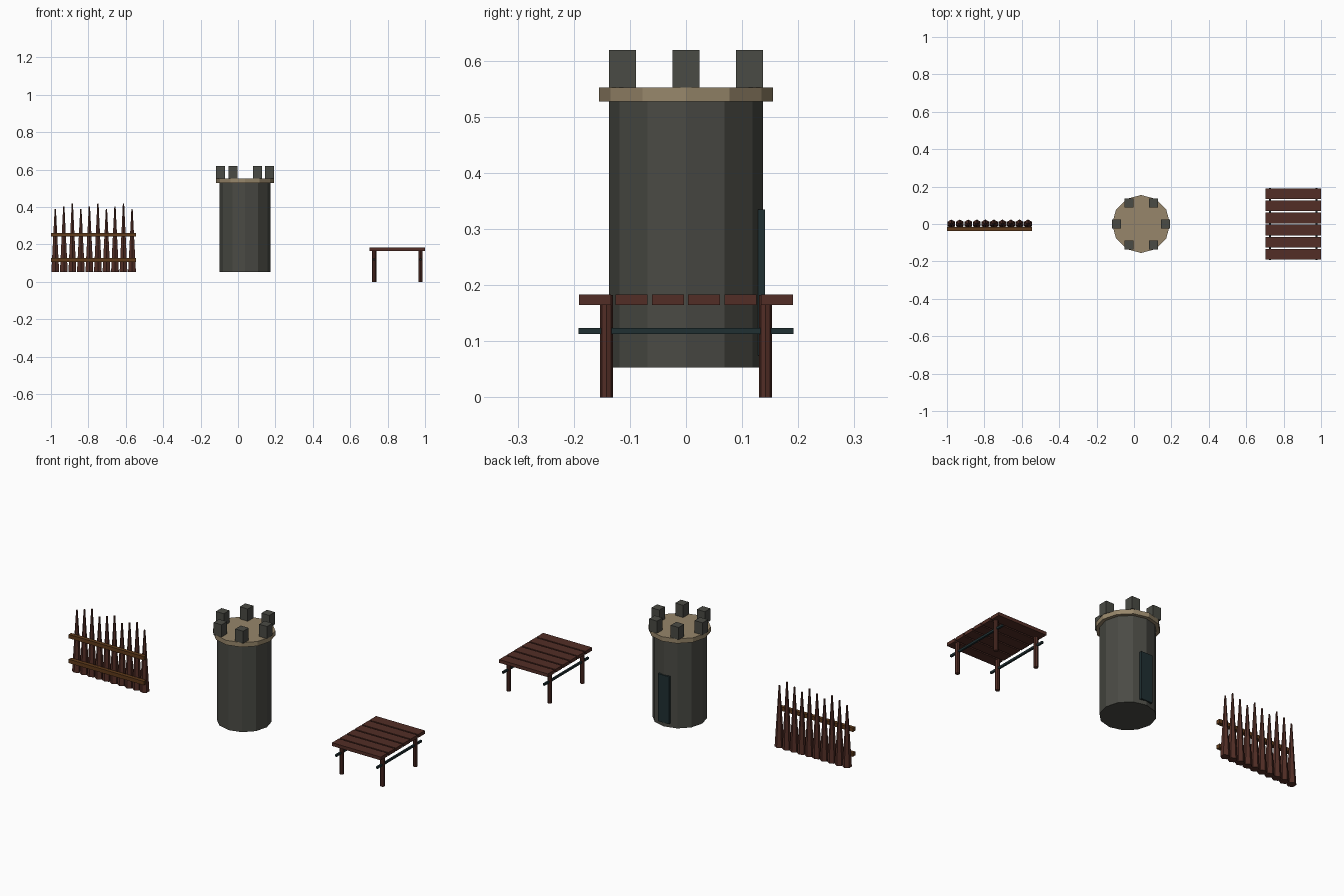
import bpy
import math

if "Cube" in bpy.data.objects:
    bpy.data.objects.remove(bpy.data.objects["Cube"])


def material(name, rgb):
    m = bpy.data.materials.new(name)
    m.diffuse_color = (*rgb, 1.0)
    m.use_nodes = True
    m.node_tree.nodes["Principled BSDF"].inputs["Base Color"].default_value = m.diffuse_color
    return m


STONE = material("grey_stone", (0.068, 0.069, 0.058))
TAN = material("tan_stone", (0.31, 0.24, 0.145))
WOOD = material("dark_red_wood", (0.084, 0.027, 0.019))
RAIL = material("orange_brown_wood", (0.115, 0.043, 0.011))
TEAL = material("dark_teal", (0.014, 0.029, 0.032))


def finish(name, mat):
    o = bpy.context.object
    o.name = name
    o.data.materials.append(mat)
    return o


def box(name, mat, lo, hi):
    """Box between two opposite corners."""
    mid = [(a + b) / 2 for a, b in zip(lo, hi)]
    bpy.ops.mesh.primitive_cube_add(size=1, location=mid)
    o = finish(name, mat)
    for v in o.data.vertices:
        for i in range(3):
            v.co[i] *= hi[i] - lo[i]
    return o


def post(name, mat, x, y, z0, z1, r0, r1, sides):
    """Upright prism or tapered cone."""
    bpy.ops.mesh.primitive_cone_add(vertices=sides, radius1=r0, radius2=r1,
                                    depth=z1 - z0, location=(x, y, (z0 + z1) / 2))
    return finish(name, mat)


# Tower: body, overhanging cap, six battlements, door on the back
TX = 0.038
post("tower_body", STONE, TX, 0, 0.053, 0.527, 0.137, 0.137, 12)
post("tower_cap", TAN, TX, 0, 0.527, 0.552, 0.155, 0.155, 12)
for i in range(6):
    a = math.radians(60 * i)
    x, y = TX + 0.131 * math.cos(a), 0.131 * math.sin(a)
    box(f"battlement_{i + 1}", STONE, (x - 0.024, y - 0.024, 0.552),
        (x + 0.024, y + 0.024, 0.619))
box("tower_door", TEAL, (TX - 0.034, 0.125, 0.075), (TX + 0.034, 0.141, 0.335))

# Fence: ten sharpened stakes and two rails on the front
for i in range(10):
    top = 0.388 + 0.015 * (i % 3)
    post(f"fence_stake_{i + 1}", WOOD, -0.977 + 0.0456 * i, 0, 0.053, top,
         0.024, 0.004, 6)
for name, z in (("lower", 0.105), ("upper", 0.241)):
    box(f"fence_{name}_rail", RAIL, (-1.0, -0.038, z), (-0.545, -0.017, z + 0.021))

# Table: six planks, four legs, two side rails
for i in range(6):
    y = -0.1625 + 0.065 * i
    box(f"table_plank_{i + 1}", WOOD, (0.704, y - 0.0285, 0.165),
        (1.0, y + 0.0285, 0.183))
for side, x in (("left", 0.728), ("right", 0.976)):
    for end, y in (("front", -0.142), ("back", 0.142)):
        post(f"table_{end}_{side}_leg", WOOD, x, y, 0, 0.1825, 0.0115, 0.0115, 8)
    box(f"table_{side}_rail", TEAL, (x - 0.005, -0.192, 0.113),
        (x + 0.005, 0.192, 0.124))
